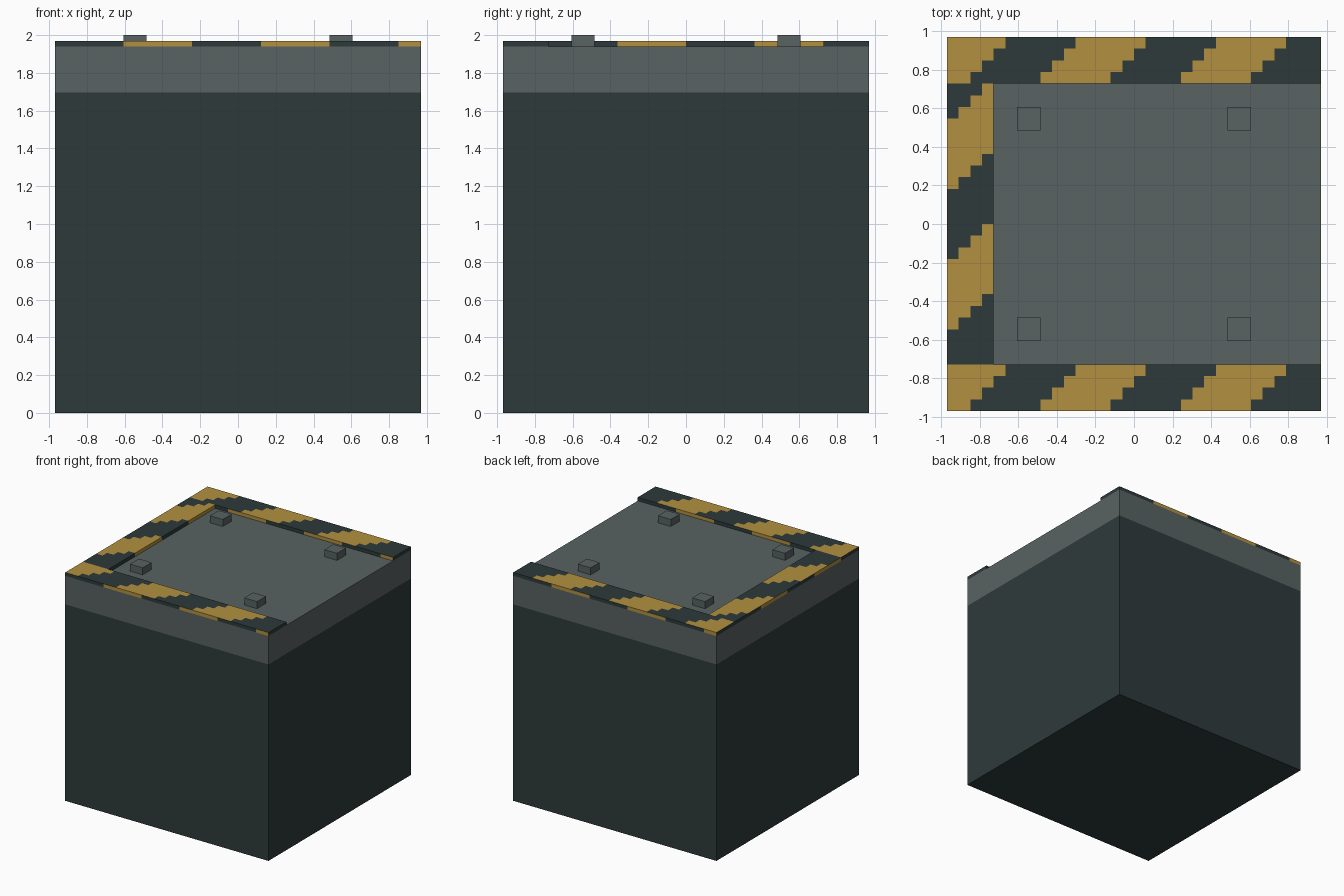
import bpy, bmesh
from mathutils import Vector, Matrix

if "Cube" in bpy.data.objects:
    bpy.data.objects.remove(bpy.data.objects["Cube"])

HALF = 0.97              # half width of the block
TOP = 1.94               # height of the block
BAND = 1.695             # lower edge of the grey band
CELL = 2 * HALF / 32     # one stripe step
TRIM = 0.03              # trim thickness
UP = Vector((0, 0, 1))


def material(name, rgb):
    mat = bpy.data.materials.new(name)
    mat.use_nodes = True
    colour = (*rgb, 1)
    mat.diffuse_color = colour
    mat.node_tree.nodes["Principled BSDF"].inputs["Base Color"].default_value = colour
    return mat


dark = material("dark teal", (0.027, 0.042, 0.043))
grey = material("steel grey", (0.098, 0.122, 0.122))
gold = material("warning yellow", (0.445, 0.279, 0.050))


def finish(name, bm, mats):
    mesh = bpy.data.meshes.new(name)
    bm.to_mesh(mesh)
    bm.free()
    for mat in mats:
        mesh.materials.append(mat)
    obj = bpy.data.objects.new(name, mesh)
    bpy.context.collection.objects.link(obj)
    return obj


def box(bm, centre, size):
    bmesh.ops.create_cube(
        bm, size=1, matrix=Matrix.Translation(centre) @ Matrix.Diagonal((*size, 1)))


# Block with a grey upper band
bm = bmesh.new()
box(bm, (0, 0, TOP / 2), (2 * HALF, 2 * HALF, TOP))
bmesh.ops.bisect_plane(bm, geom=bm.verts[:] + bm.edges[:] + bm.faces[:],
                       plane_co=(0, 0, BAND), plane_no=UP)
for face in bm.faces:
    face.material_index = int(face.calc_center_median().z > BAND)
finish("block", bm, (dark, grey))


# Raised trim with stepped diagonal stripes on top and bars on the sides
def trim(name, centre, cols, rows, phase):
    half = Vector((cols, rows, 0)) * CELL / 2
    bm = bmesh.new()
    bmesh.ops.create_grid(bm, x_segments=cols, y_segments=rows, size=1,
                          matrix=Matrix.Diagonal((half.x, half.y, 1, 1)))
    new = bmesh.ops.extrude_face_region(bm, geom=bm.faces[:])["geom"]
    bmesh.ops.translate(bm, vec=UP * TRIM,
                        verts=[g for g in new if isinstance(g, bmesh.types.BMVert)])
    bmesh.ops.recalc_face_normals(bm, faces=bm.faces[:])
    for face in bm.faces:
        mid = face.calc_center_median()
        face.normal_update()
        if mid.z > TRIM * 0.9:
            col = int((mid.x + half.x) / CELL)
            row = int((half.y - mid.y) / CELL)
            face.material_index = int((col + row + phase) % 12 < 6)
        elif abs(face.normal.z) < 0.5:
            outward = Vector((mid.x, 0, 0)) if abs(face.normal.x) > 0.5 else Vector((0, mid.y, 0))
            along = UP.cross(outward.normalized())
            reach = abs(along.dot(half))
            step = int((mid.dot(along) + reach) / CELL)
            face.material_index = (step // 6) % 2
    obj = finish(name, bm, (dark, gold))
    obj.location = (*centre, TOP)


inset = HALF - 2 * CELL
trim("front_trim", (0, -inset), 32, 4, 1)
trim("back_trim", (0, inset), 32, 4, 1)
trim("right_trim", (-inset, 0), 4, 24, 9)

# Four small lugs on the top plate
for side, sx in (("left", 1), ("right", -1)):
    for end, sy in (("front", -1), ("back", 1)):
        bm = bmesh.new()
        box(bm, (sx * 9 * CELL, sy * 9 * CELL, TOP + CELL / 2), (2 * CELL, 2 * CELL, CELL))
        finish(f"{end}_{side}_lug", bm, (grey,))
